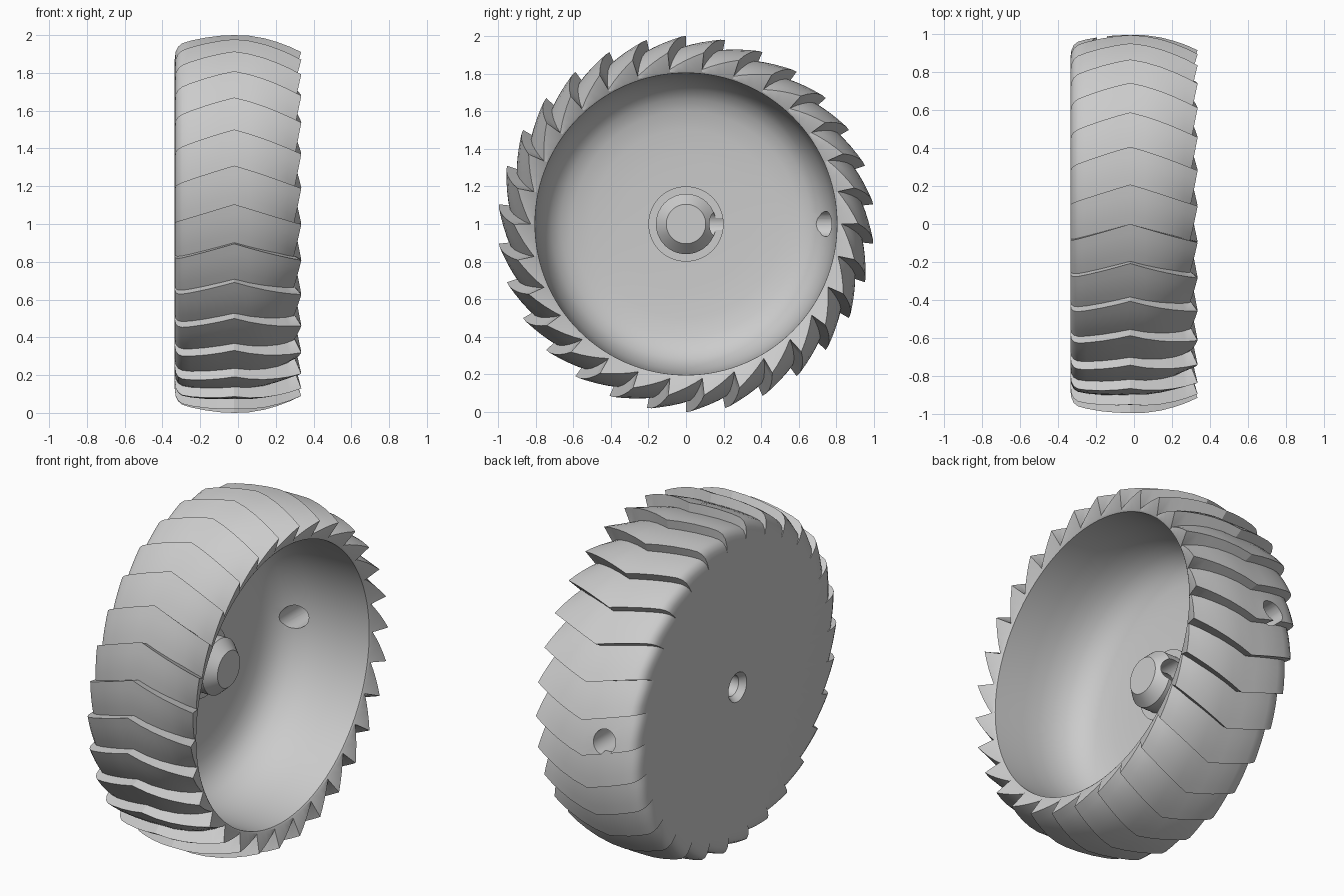
import bpy, bmesh, math

cube = bpy.data.objects.get("Cube")
if cube:
    bpy.data.objects.remove(cube, do_unlink=True)

TEETH = 30
STEPS = 4            # segments along each tooth ramp
PITCH = math.tau / TEETH
AXLE_Z = 1.0

grey = bpy.data.materials.new("light_grey")
grey.use_nodes = True
grey.diffuse_color = (0.6, 0.6, 0.6, 1)
grey.node_tree.nodes["Principled BSDF"].inputs["Base Color"].default_value = (0.6, 0.6, 0.6, 1)

bm = bmesh.new()


def sweep(x):
    """Chevron lag of the tread at a given width position."""
    return -0.3 * abs(x + 0.02)


def vert(x, r, a):
    return bm.verts.new((x, r * math.sin(a), AXLE_Z + r * math.cos(a)))


def tooth_ring(x_root, x_tip, r_root, r_tip):
    ring = []
    for i in range(TEETH):
        for j in range(STEPS + 1):
            t = j / STEPS
            ring.append(vert(x_root + (x_tip - x_root) * t, r_root + (r_tip - r_root) * t,
                             (i + t) * PITCH + sweep(x_tip)))
    return ring


def round_ring(x, r):
    """Plain circle; each tooth tip and the next root share one vertex."""
    lag = sweep(-0.33 if x < -0.1 else 0.33)
    if r == 0:
        return [vert(x, 0, 0)] * (TEETH * (STEPS + 1))
    n = TEETH * STEPS
    circle = [vert(x, r, k / n * math.tau + lag) for k in range(n)]
    return [circle[(i * STEPS + j) % n] for i in range(TEETH) for j in range(STEPS + 1)]


# Axle socket in the closed face
rings = [round_ring(x, r) for x, r in
         ((-0.1, 0), (-0.1, 0.06), (-0.3, 0.06), (-0.335, 0.085))]

# Saw-tooth tread: width position, root radius, tip radius
for x, root, tip in ((-0.335, 0.83, 0.875), (-0.33, 0.865, 0.915), (-0.317, 0.89, 0.942),
                     (-0.295, 0.907, 0.96), (-0.25, 0.92, 0.973), (-0.17, 0.933, 0.988),
                     (-0.09, 0.941, 0.997), (-0.02, 0.945, 1.0), (0.06, 0.938, 0.997),
                     (0.14, 0.918, 0.984), (0.21, 0.89, 0.965)):
    rings.append(tooth_ring(x, x, root, tip))
rings.append(tooth_ring(0.255, 0.275, 0.86, 0.942))
rings.append(tooth_ring(0.295, 0.335, 0.825, 0.915))

# Rim lip, hollow bowl and raised hub
for x, r in ((0.297, 0.812), (0.29, 0.803), (0.1, 0.797), (0.0, 0.79), (-0.08, 0.775),
             (-0.15, 0.748), (-0.2, 0.715), (-0.24, 0.665), (-0.265, 0.6), (-0.28, 0.5),
             (-0.288, 0.35), (-0.29, 0.2), (-0.21, 0.2), (-0.21, 0.16), (-0.12, 0.16),
             (-0.06, 0.105), (-0.06, 0)):
    rings.append(round_ring(x, r))

for a, b in zip(rings, rings[1:]):
    for k in range(len(a)):
        m = (k + 1) % len(a)
        corners = list(dict.fromkeys((a[k], a[m], b[m], b[k])))
        if len(corners) > 2:
            bm.faces.new(corners)
bmesh.ops.recalc_face_normals(bm, faces=bm.faces)

mesh = bpy.data.meshes.new("toothed_wheel")
bm.to_mesh(mesh)
bm.free()
mesh.materials.append(grey)
wheel = bpy.data.objects.new("toothed_wheel", mesh)
bpy.context.collection.objects.link(wheel)

# Screw access hole through tread and hub wall
bpy.ops.mesh.primitive_cylinder_add(vertices=32, radius=0.068, depth=1.2,
                                    location=(-0.15, 0.62, AXLE_Z),
                                    rotation=(math.pi / 2, 0, 0))
cutter = bpy.context.object
cutter.name = "screw_hole_cutter"
cutter.hide_render = True
cutter.data.materials.append(grey)

bpy.ops.object.select_all(action='DESELECT')
wheel.select_set(True)
bpy.context.view_layer.objects.active = wheel
cut = wheel.modifiers.new("screw_hole", 'BOOLEAN')
cut.operation = 'DIFFERENCE'
cut.solver = 'EXACT'
cut.object = cutter
bpy.ops.object.modifier_apply(modifier=cut.name)
bpy.data.objects.remove(cutter, do_unlink=True)
bpy.ops.object.shade_smooth_by_angle(angle=math.radians(28))
